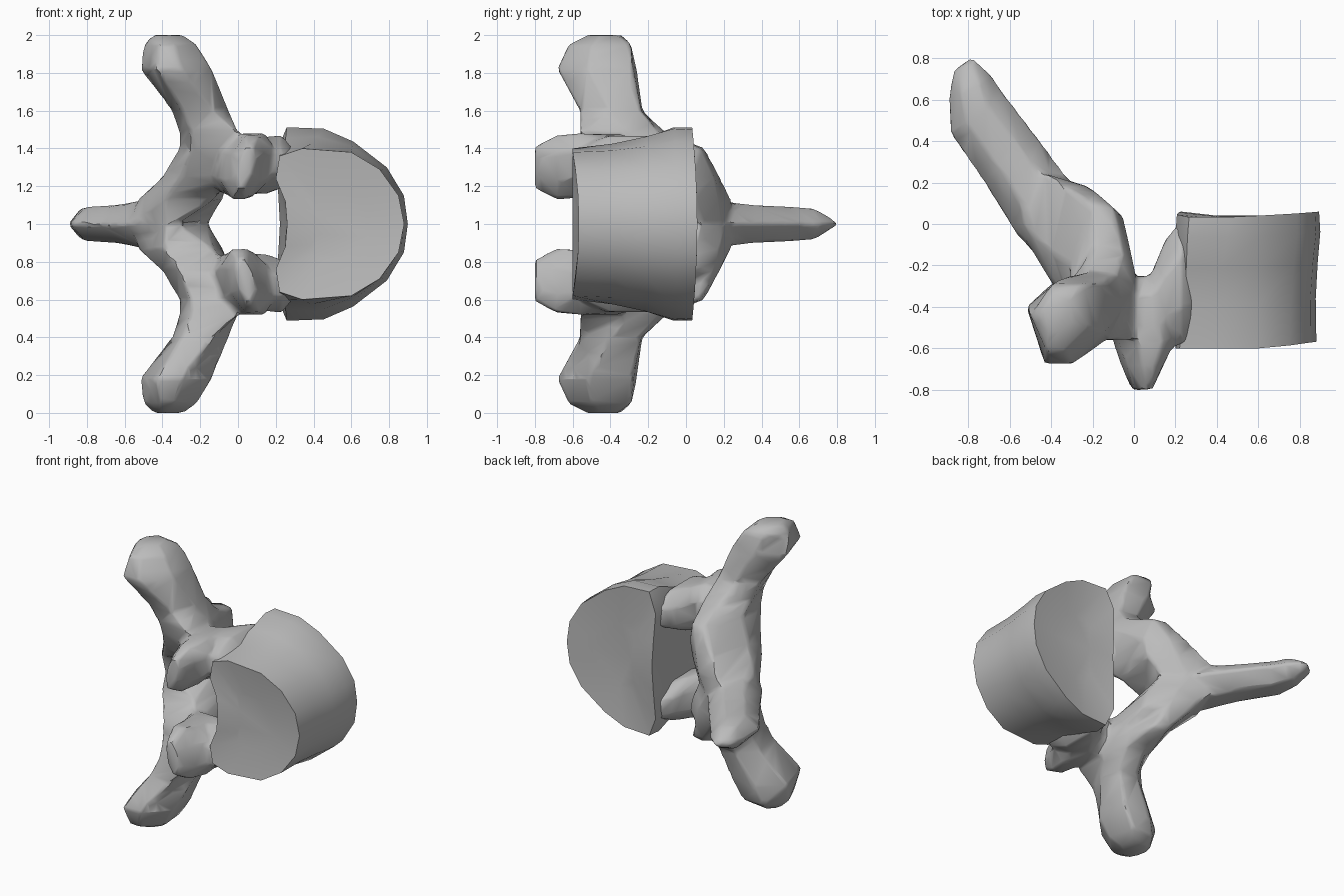
import bpy
import bmesh
import math
from mathutils import Vector

cube = bpy.data.objects.get("Cube")
if cube:
    bpy.data.objects.remove(cube, do_unlink=True)

MID = 1.0  # height of the mirror plane

bone = bpy.data.materials.new("bone_grey")
bone.use_nodes = True
colour = (0.5, 0.5, 0.5, 1.0)
bone.diffuse_color = colour
bone.node_tree.nodes["Principled BSDF"].inputs["Base Color"].default_value = colour


def loft(bm, rings):
    """Skin a closed tube through rings that share one point count."""
    loops = [[bm.verts.new(p) for p in ring] for ring in rings]
    for a, b in zip(loops, loops[1:]):
        for i in range(len(a)):
            j = (i + 1) % len(a)
            bm.faces.new((a[i], a[j], b[j], b[i]))
    bm.faces.new(list(reversed(loops[0])))
    bm.faces.new(loops[-1])


def flip(ring):
    """Mirror a ring through the middle plane."""
    return [Vector((p[0], p[1], 2 * MID - p[2])) for p in ring]


def octagon(axis, t, a0, a1, z0, z1):
    """Chamfered box section across the x or y axis; y sections lean outward."""
    ca, cz = (a0 + a1) / 2, (z0 + z1) / 2
    lean = 0.2 if axis == "y" else 0
    ring = []
    for k in range(8):
        angle = math.pi * (k + 0.5) / 4
        rise = (z1 - z0) / 2 * math.sin(angle) * 1.08
        a = ca + (a1 - a0) / 2 * math.cos(angle) * 1.08 + lean * rise
        ring.append(Vector((t, a, cz + rise) if axis == "x" else (a, t, cz + rise)))
    return ring


def make_object(name, bm):
    bmesh.ops.recalc_face_normals(bm, faces=bm.faces[:])
    mesh = bpy.data.meshes.new(name)
    bm.to_mesh(mesh)
    bm.free()
    obj = bpy.data.objects.new(name, mesh)
    bpy.context.collection.objects.link(obj)
    return obj


def finish(obj, degrees):
    obj.data.materials.clear()
    obj.data.materials.append(bone)
    bpy.ops.object.select_all(action="DESELECT")
    obj.select_set(True)
    bpy.context.view_layer.objects.active = obj
    bpy.ops.object.shade_smooth_by_angle(angle=math.radians(degrees))


# Body: half outlines (x, half height) of both end plates
front_plate = [(.26, 0), (.25, .12), (.2, .24), (.22, .36), (.34, .4),
               (.6, .38), (.75, .29), (.85, .15), (.88, 0)]
back_plate = [(.22, 0), (.21, .18), (.2, .38), (.26, .52), (.46, .51),
              (.61, .44), (.79, .3), (.88, .15), (.9, 0)]


def body_ring(y, t, waist, scale=1.0):
    half = [Vector(a).lerp(Vector(b), t) for a, b in zip(front_plate, back_plate)]
    full = half + [Vector((p.x, -p.y)) for p in reversed(half[1:-1])]
    ring = []
    for p in full:
        s = scale * (1 - waist)
        x = .55 + (p.x - .55) * s
        # End plates curve slightly toward their rims
        lean = .14 * max(0, x - .65) * (1 - t) - .1 * t * p.y ** 2
        ring.append(Vector((x, y + lean, MID + p.y * s)))
    return ring


bm = bmesh.new()
loft(bm, [body_ring(-.57, 0, 0, .45),
          body_ring(-.6, 0, 0),
          body_ring(-.38, .35, .03),
          body_ring(-.2, .65, .02),
          body_ring(-.04, .95, 0),
          body_ring(.06, 1, .02),
          body_ring(.04, 1, 0, .45)])
body = make_object("vertebral_body", bm)
finish(body, 40)

# Arch: all processes gathered in one mesh, then fused
bm = bmesh.new()

# Lamina rising into the side process: (height, plan outline)
side = [
    (1, [(-.38, -.27), (-.32, -.25), (-.16, .08), (-.3, .2), (-.6, .3), (-.57, 0)]),
    (1.13, [(-.39, -.3), (-.13, -.3), (-.08, .04), (-.22, .18), (-.42, .24), (-.53, 0)]),
    (1.25, [(-.31, -.4), (-.04, -.46), (-.05, .03), (-.18, .15), (-.33, .18), (-.4, -.13)]),
    (1.4, [(-.25, -.5), (.05, -.55), (0, -.2), (-.1, .08), (-.2, .1), (-.31, -.2)]),
    (1.48, [(-.25, -.53), (0, -.56), (0, -.3), (-.05, -.14), (-.18, -.1), (-.31, -.3)]),
    (1.6, [(-.3, -.56), (-.13, -.56), (-.05, -.4), (-.08, -.24), (-.22, -.23), (-.35, -.33)]),
    (1.82, [(-.43, -.68), (-.3, -.68), (-.14, -.52), (-.16, -.28), (-.35, -.26), (-.52, -.4)]),
    (1.95, [(-.42, -.62), (-.34, -.62), (-.22, -.5), (-.24, -.29), (-.4, -.29), (-.5, -.44)]),
    (2, [(-.42, -.52), (-.36, -.52), (-.29, -.46), (-.31, -.36), (-.39, -.34), (-.45, -.42)]),
]
upper = [[Vector((x, y, z)) for x, y in plan] for z, plan in side]
loft(bm, [flip(r) for r in reversed(upper[1:])] + upper)

# Rear spine: outer ridge, inner ridge, half thickness
spine = [((-.4, -.24), (-.18, .1), .17),
         ((-.58, -.04), (-.3, .2), .13),
         ((-.73, .2), (-.46, .42), .1),
         ((-.89, .43), (-.62, .63), .09),
         ((-.9, .6), (-.68, .72), .08),
         ((-.88, .73), (-.78, .81), .02)]
rings = []
for outer, inner, h in spine:
    outer, inner = Vector(outer), Vector(inner)
    section = [(0, 0), (.3, h), (.7, h), (1, 0), (.7, -h), (.3, -h)]
    rings.append([(*outer.lerp(inner, f), MID + dz) for f, dz in section])
loft(bm, rings)

# Joint knobs reaching forward, and pedicles reaching the body
knob = [octagon("y", *s) for s in ((-.38, -.13, .18, 1.16, 1.47),
                                   (-.56, -.09, .19, 1.14, 1.48),
                                   (-.68, -.05, .13, 1.13, 1.47),
                                   (-.8, 0, .08, 1.19, 1.41))]
pedicle = [octagon("x", *s) for s in ((-.1, -.5, -.26, 1.17, 1.46),
                                      (.08, -.6, -.25, 1.16, 1.48),
                                      (.15, -.6, -.08, 1.16, 1.46),
                                      (.23, -.58, .02, 1.19, 1.47),
                                      (.32, -.5, -.05, 1.22, 1.36))]
for part in (knob, pedicle):
    loft(bm, part)
    loft(bm, [flip(r) for r in part])

arch = make_object("vertebral_arch", bm)
fuse = arch.modifiers.new("fuse", "REMESH")
fuse.mode = "VOXEL"
fuse.voxel_size = 0.018
soften = arch.modifiers.new("soften", "SMOOTH")
soften.factor = 0.5
soften.iterations = 3
facet = arch.modifiers.new("facet", "DECIMATE")
facet.ratio = 0.06

# Bake the modifiers so the facets take their own sharp edges
depsgraph = bpy.context.evaluated_depsgraph_get()
baked = bpy.data.meshes.new_from_object(arch.evaluated_get(depsgraph))
arch.modifiers.clear()
arch.data = baked
finish(arch, 38)
